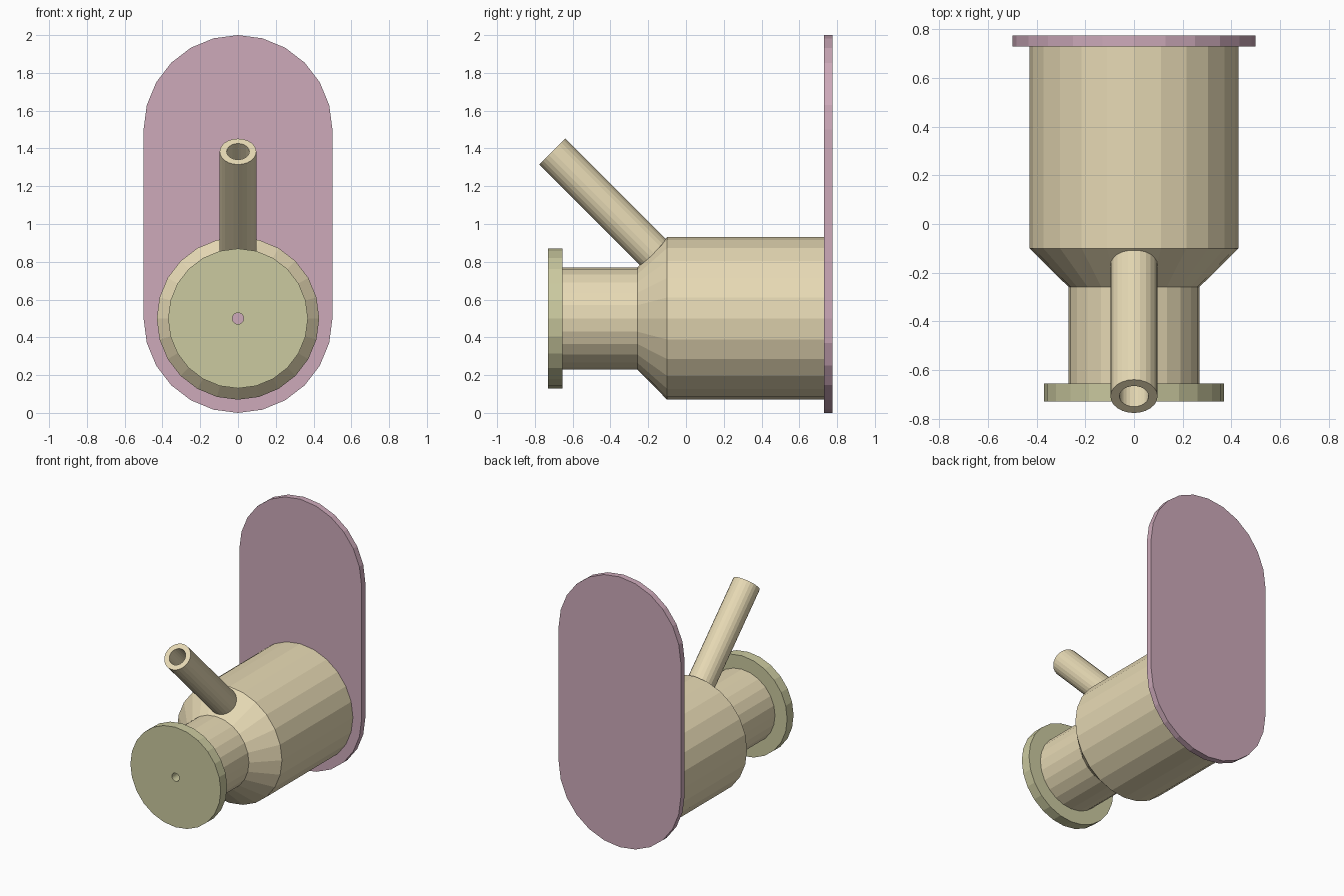
import bpy, bmesh, math
from mathutils import Matrix, Vector

if "Cube" in bpy.data.objects:
    bpy.data.objects.remove(bpy.data.objects["Cube"])

SIDES = 24
AXIS_Y = Matrix.Translation((0, 0, 0.5)) @ Matrix.Rotation(-math.pi / 2, 4, 'X')


def material(name, rgb):
    m = bpy.data.materials.new(name)
    m.diffuse_color = (*rgb, 1)
    m.use_nodes = True
    m.node_tree.nodes["Principled BSDF"].inputs["Base Color"].default_value = m.diffuse_color
    return m


def finish(name, bm, mat):
    bmesh.ops.recalc_face_normals(bm, faces=bm.faces)
    me = bpy.data.meshes.new(name)
    bm.to_mesh(me)
    bm.free()
    if mat:
        me.materials.append(mat)
    ob = bpy.data.objects.new(name, me)
    bpy.context.collection.objects.link(ob)
    return ob


def lathe(name, profile, matrix, mat, ring=False):
    """Revolve (radius, height) points about local z; ring joins last to first."""
    bm = bmesh.new()
    loops = []
    for r, h in profile:
        loops.append([bm.verts.new(matrix @ Vector((
            r * math.cos(2 * math.pi * i / SIDES),
            r * math.sin(2 * math.pi * i / SIDES), h))) for i in range(SIDES)])
    pairs = list(zip(loops, loops[1:]))
    if ring:
        pairs.append((loops[-1], loops[0]))
    else:
        bm.faces.new(loops[0])
        bm.faces.new(loops[-1])
    for a, b in pairs:
        for i in range(SIDES):
            j = (i + 1) % SIDES
            bm.faces.new((a[i], a[j], b[j], b[i]))
    return finish(name, bm, mat)


def boolean(target, other, op):
    mod = target.modifiers.new(op.lower(), 'BOOLEAN')
    mod.operation = op
    mod.solver = 'EXACT'
    mod.object = other
    bpy.context.view_layer.objects.active = target
    bpy.ops.object.modifier_apply(modifier=mod.name)
    bpy.data.objects.remove(other)


tan = material("tan", (0.80, 0.70, 0.46))
mauve = material("mauve", (0.61, 0.40, 0.49))
olive = material("olive", (0.60, 0.59, 0.35))

# Wall plate: upright stadium shape
bm = bmesh.new()
half = SIDES // 2
outline = []
for cz, start in ((1.5, 0), (0.5, math.pi)):
    for i in range(half + 1):
        a = start + math.pi * i / half
        outline.append(bm.verts.new((0.5 * math.cos(a), 0.73, cz + 0.5 * math.sin(a))))
face = bm.faces.new(outline)
ext = bmesh.ops.extrude_face_region(bm, geom=[face])
bmesh.ops.translate(bm, vec=(0, 0.045, 0),
                    verts=[v for v in ext['geom'] if isinstance(v, bmesh.types.BMVert)])
finish("wall_plate", bm, mauve)

# Body: neck, cone shoulder and drum
body = lathe("body", [(0.27, -0.655), (0.27, -0.258), (0.43, -0.10), (0.43, 0.73)],
             AXIS_Y, tan)

# Spout set square to the shoulder, joined to the body
tilt = Matrix.Translation((0, -0.178, 0.853)) @ Matrix.Rotation(math.pi / 4, 4, 'X')
boolean(body, lathe("spout", [(0.097, -0.06), (0.097, 0.75)], tilt, tan), 'UNION')

# Hollow out the body and the spout bore
wall = 0.04
cavity = lathe("cavity", [(0.27 - wall, -0.70), (0.27 - wall, -0.24),
                          (0.43 - wall, -0.083), (0.43 - wall, 0.80)], AXIS_Y, tan)
boolean(body, cavity, 'DIFFERENCE')
boolean(body, lathe("bore", [(0.06, -0.15), (0.06, 0.80)], tilt, tan), 'DIFFERENCE')

# Front cap with a small central hole
lathe("front_cap", [(0.03, -0.73), (0.37, -0.73), (0.37, -0.655), (0.03, -0.655)],
      AXIS_Y, olive, ring=True)
